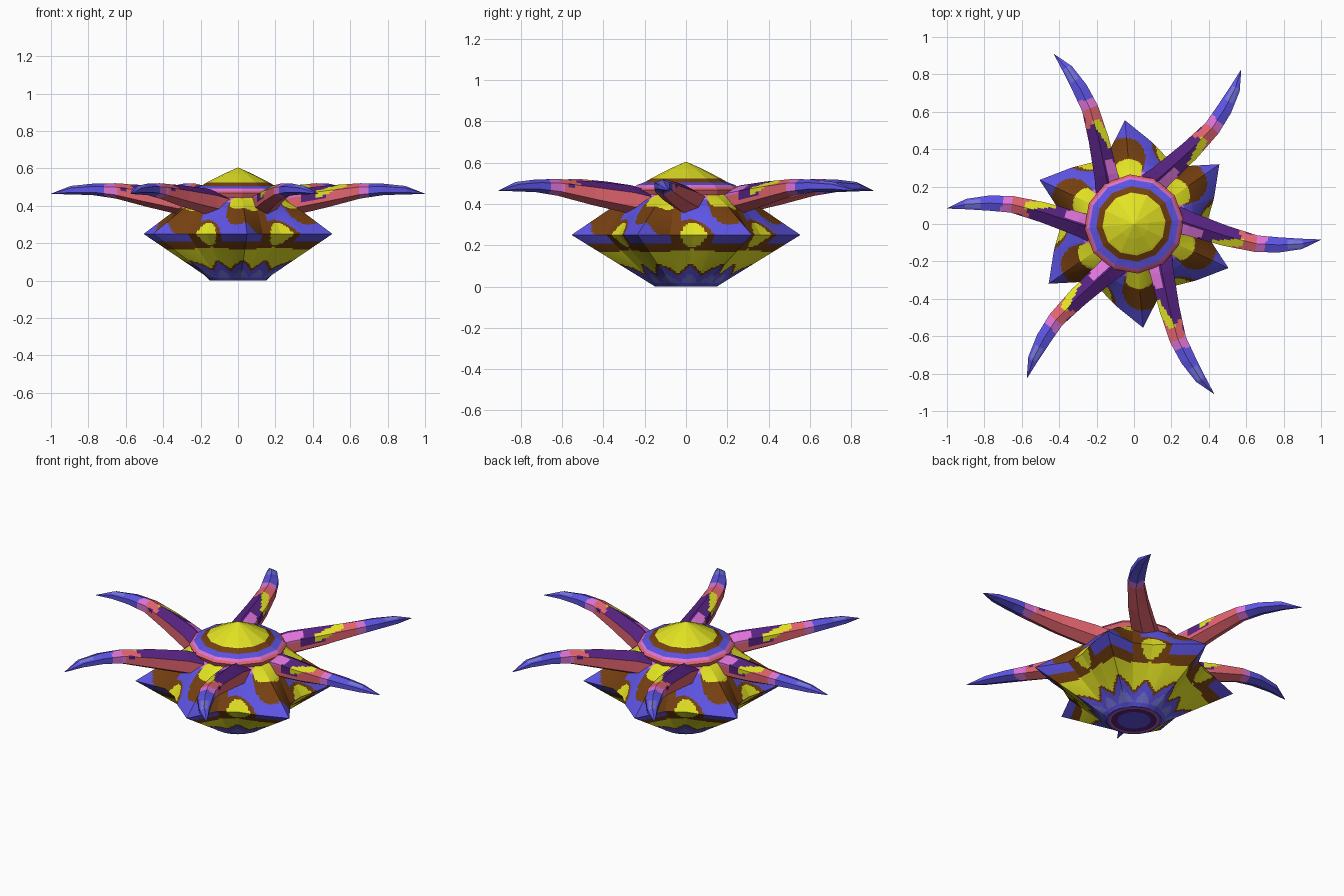
import bpy, bmesh, math
from mathutils import Vector

if "Cube" in bpy.data.objects:
    bpy.data.objects.remove(bpy.data.objects["Cube"])

# ---- flat colours (given as sRGB, stored as linear) ----
COLOURS = [("yellow", (226, 226, 36)), ("brown", (118, 64, 16)), ("blue", (94, 84, 228)),
           ("pink", (222, 116, 216)), ("coral_red", (226, 100, 110)),
           ("purple", (86, 34, 128)), ("light_violet", (118, 118, 222))]
YELLOW, BROWN, BLUE, PINK, RED, PURPLE, VIOLET = range(7)


def linear(v):
    v /= 255
    return v / 12.92 if v <= 0.04045 else ((v + 0.055) / 1.055) ** 2.4


MATS = []
for name, rgb in COLOURS:
    m = bpy.data.materials.new(name)
    m.diffuse_color = [linear(c) for c in rgb] + [1]
    m.use_nodes = True
    m.node_tree.nodes["Principled BSDF"].inputs["Base Color"].default_value = m.diffuse_color
    MATS.append(m)


def refine(rings, n):
    """Insert straight in-between rings so colours can be cut finely on flat facets."""
    out = []
    for a, b in zip(rings, rings[1:]):
        out += [[p.lerp(q, k / n) for p, q in zip(a, b)] for k in range(n)]
    return out + [rings[-1]]


def refine_loop(ring, n):
    return [p.lerp(q, k / n) for p, q in zip(ring, ring[1:] + ring[:1]) for k in range(n)]


def loft(name, rings, rule):
    """Skin closed rings and colour each face by rule(centre, ring, side)."""
    bm = bmesh.new()
    loops = [[bm.verts.new(p) for p in r] for r in rings]
    n = len(loops[0])
    for i in range(len(loops) - 1):
        for j in range(n):
            k = (j + 1) % n
            f = bm.faces.new((loops[i][j], loops[i][k], loops[i + 1][k], loops[i + 1][j]))
            f.material_index = rule(f.calc_center_median(), i, j)
    bmesh.ops.remove_doubles(bm, verts=bm.verts, dist=0.0001)
    bmesh.ops.recalc_face_normals(bm, faces=bm.faces)
    me = bpy.data.meshes.new(name)
    bm.to_mesh(me)
    bm.free()
    for m in MATS:
        me.materials.append(m)
    ob = bpy.data.objects.new(name, me)
    bpy.context.collection.objects.link(ob)
    return ob


def polar(r, deg, z):
    a = math.radians(deg)
    return Vector((r * math.cos(a), r * math.sin(a), z))


def inside(u, v, ru, rv):
    return (u / ru) ** 2 + (v / rv) ** 2 < 1


# ---- body: narrow foot, six-pointed rim, neck ----
TIP = 35
STAR = [(0, 0.557), (14, 0.41), (30, 0.40), (43, 0.45)]
STAR_KEYS = [(TIP + 60 * k + o, r) for k in range(6) for o, r in STAR]


def body_ring(share, r0, z):
    """Blend between a circle of radius r0 and the star rim."""
    return refine_loop([polar(r0 + (r - r0) * share, a, z) for a, r in STAR_KEYS], 9)


def body_colour(c, i, j):
    r, z = c.xy.length, c.z
    off = (math.degrees(math.atan2(c.y, c.x)) - TIP + 30) % 60 - 30   # angle from nearest point
    gap = (off + 60) % 60 - 30                                        # signed angle from the valley
    if z < 0.001:                                                     # underside
        return BLUE if r < 0.09 else PURPLE if r < 0.125 else RED if r < 0.135 else BLUE
    zig = 0.05 + 0.05 * abs(((off + 30) % 30) / 15 - 1)               # pointed foot pattern
    if z < zig:
        return VIOLET if 0.02 < z < zig - 0.035 else BLUE
    if z < zig + 0.014:
        return BROWN
    if inside(gap, z - 0.25, 8.5, 0.06):                              # valley spots
        return YELLOW
    if z < 0.165 + 0.015 * abs(off) / 30:
        return YELLOW
    if z < 0.208 or inside(gap + 2, z - 0.235, 15, 0.09):
        return BROWN
    if z > 0.25 and inside(off - 1, r - 0.29, 15, 0.058):             # spots under the neck
        return YELLOW
    if z > 0.25 and inside(off - 3, r - 0.335, 18, 0.13):
        return BROWN
    return BLUE if z < 0.42 else PINK


body_keys = [body_ring(0, 0.0005, 0), body_ring(0, 0.15, 0), body_ring(1, 0, 0.25),
             body_ring(0.28, 0.28, 0.385), body_ring(0, 0.25, 0.445)]
loft("body", refine(body_keys, 30), body_colour)


# ---- head: rolled collar and low cone cap ----
def head_colour(c, i, j):
    r = c.xy.length
    if c.z < 0.475 or r > 0.23:
        return PINK if r < 0.246 and c.z > 0.475 else RED
    return BLUE if r > 0.2 else BROWN if r > 0.16 else YELLOW


head_profile = [(0.245, 0.425), (0.266, 0.468), (0.24, 0.492), (0.202, 0.505),
                (0.158, 0.53), (0.08, 0.57), (0.0005, 0.605)]
head_rings = [[polar(r, 30 * k + 5, z) for k in range(12)] for r, z in head_profile]
loft("head", [refine_loop(r, 2) for r in refine(head_rings, 4)], head_colour)

# ---- six curling arms: (along, sideways, height, width, depth) ----
ARM = [(0.20, 0.050, 0.405, 0.15, 0.10), (0.30, 0.025, 0.420, 0.13, 0.14),
       (0.49, -0.020, 0.452, 0.112, 0.115), (0.66, -0.048, 0.480, 0.092, 0.082),
       (0.78, -0.044, 0.488, 0.084, 0.062), (0.90, -0.028, 0.484, 0.058, 0.045),
       (1.004, 0.004, 0.464, 0.002, 0.002)]
SIDES, CUTS, STEPS = 6, 6, 10


def arm_rings(turn):
    rings = []
    c, n = math.cos(turn), math.sin(turn)
    for k, (x, y, z, w, h) in enumerate(ARM):
        a, b = ARM[max(k - 1, 0)], ARM[min(k + 1, len(ARM) - 1)]
        side = Vector((a[1] - b[1], b[0] - a[0], 0)).normalized()
        ring = []
        for s in range(SIDES):
            t = math.radians(90 + 360 / SIDES * s)
            p = Vector((x, y, z)) + side * (w * 0.56 * math.cos(t))
            p.z += h / 2 * math.sin(t)
            ring.append(Vector((p.x * c - p.y * n, p.x * n + p.y * c, p.z)))
        rings.append(refine_loop(ring, CUTS))
    return refine(rings, STEPS)


# The loop starts at the ridge and the side vector points left, so with
# t = 90 + 60s the first facets lie on the counter-clockwise-turned flank's far side.
def arm_colour(c, i, j):
    """u runs around the arm in facets: 0 = top ridge, positive = clockwise flank."""
    s = c.xy.length
    u = -(j + 0.5) / CUTS
    u = u + 6 if u < -3 else u
    bearing = (math.degrees(math.atan2(c.y, c.x)) + 5 + 30) % 60 - 30
    centre = math.degrees(math.atan2(arm_mid(s), s))
    u = abs(u) if bearing < centre else -abs(u)
    if s > 0.715:
        return VIOLET if 0.83 < s < 0.91 and abs(u) < 0.6 else BLUE
    if s > 0.655:
        return PINK
    if s > 0.60:
        return PURPLE if s < 0.63 and -1.4 < u < -0.9 else RED
    lane = 1.05 - 6.5 * max(0, s - 0.46)     # yellow dash drifts up to the ridge
    if 0.42 < s < 0.59 and abs(u - lane) < 0.42:
        return YELLOW
    if s < 0.57 and -0.95 < u < (lane if s > 0.37 else 0.15):
        return PURPLE
    if 0.34 < s < 0.48 and 0.9 < u < 1.75:
        return PURPLE
    if s < 0.39 and 0 < u < 1.2:
        return PINK
    return RED


def arm_mid(s):
    """Sideways position of the arm's middle line at distance s."""
    for a, b in zip(ARM, ARM[1:]):
        if s <= b[0]:
            return a[1] + (b[1] - a[1]) * (s - a[0]) / (b[0] - a[0])
    return ARM[-1][1]


for n in range(6):
    loft("arm_%d" % (n + 1), arm_rings(math.radians(-5 + 60 * n)), arm_colour)
